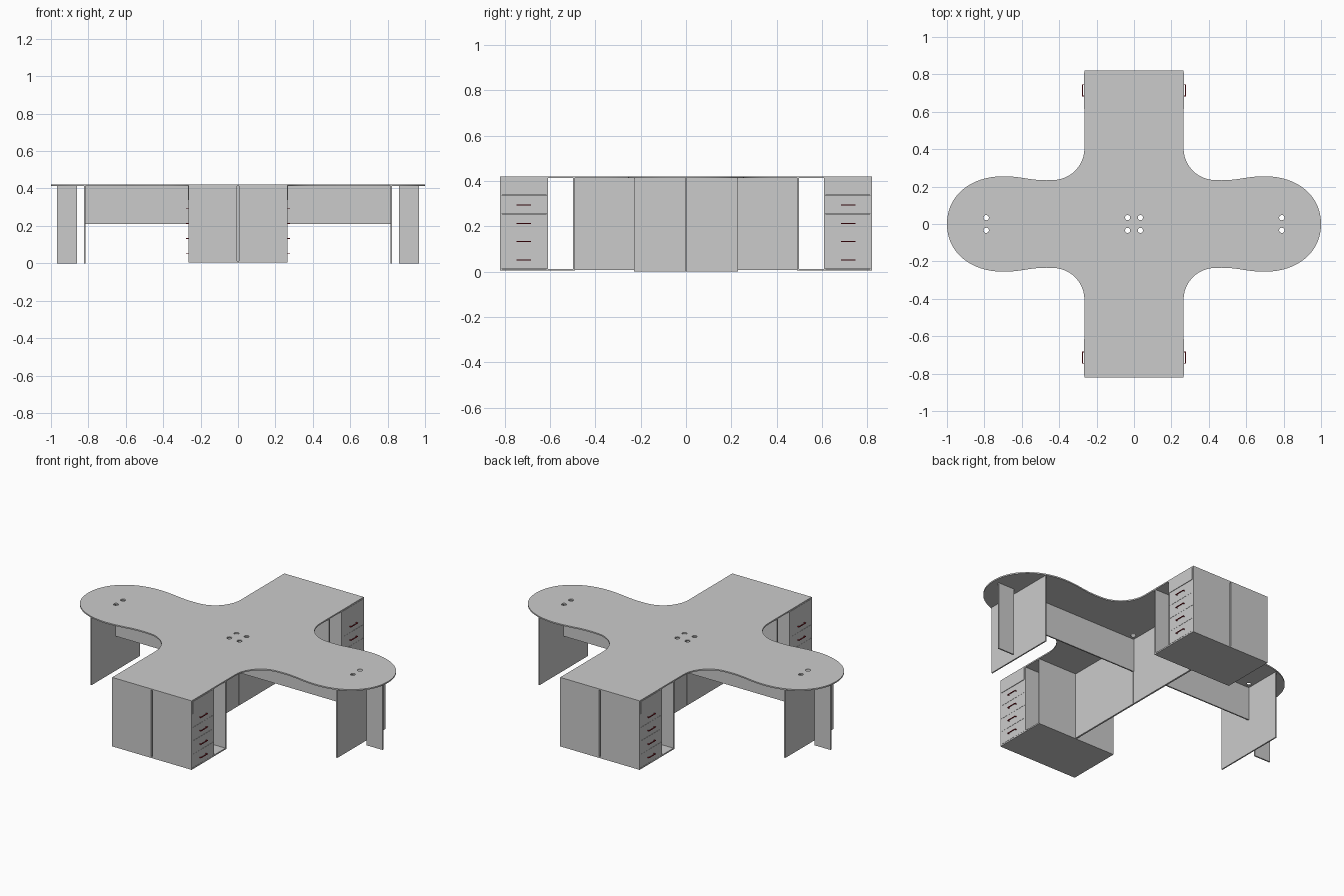
import bpy, bmesh, math
from mathutils import Vector
from mathutils.geometry import interpolate_bezier

if "Cube" in bpy.data.objects:
    bpy.data.objects.remove(bpy.data.objects["Cube"])

TOP, T = 0.42, 0.008          # table height, board thickness
UNDER = TOP - T

red = bpy.data.materials.new("handle_red")
red.diffuse_color = (0.35, 0.01, 0.02, 1)
red.use_nodes = True
red.node_tree.nodes["Principled BSDF"].inputs["Base Color"].default_value = red.diffuse_color


def add_mirror(ob, axes):
    m = ob.modifiers.new("mirror", 'MIRROR')
    m.use_axis = ['X' in axes, 'Y' in axes, False]
    m.use_mirror_merge = False


def boxes(name, spans, axes, mat=None):
    """One object made of boxes given as (x0, x1, y0, y1, z0, z1), then mirrored."""
    bm = bmesh.new()
    for x0, x1, y0, y1, z0, z1 in spans:
        for v in bmesh.ops.create_cube(bm, size=1)["verts"]:
            v.co = (x0 + (v.co.x + .5) * (x1 - x0),
                    y0 + (v.co.y + .5) * (y1 - y0),
                    z0 + (v.co.z + .5) * (z1 - z0))
    me = bpy.data.meshes.new(name)
    bm.to_mesh(me)
    bm.free()
    ob = bpy.data.objects.new(name, me)
    bpy.context.collection.objects.link(ob)
    if mat:
        me.materials.append(mat)
    add_mirror(ob, axes)
    return ob


def bez(a, b, c, d, n):
    return [p.to_2d() for p in interpolate_bezier(
        *[Vector((*q, 0)) for q in (a, b, c, d)], n)]


def circle(cx, cy, r, n=20):
    return [(cx + r * math.cos(i * math.tau / n), cy + r * math.sin(i * math.tau / n))
            for i in range(n)]


def board(name, loops):
    """Flat board with holes from closed outlines, mirrored across x."""
    cu = bpy.data.curves.new(name, 'CURVE')
    cu.dimensions, cu.fill_mode, cu.extrude = '2D', 'BOTH', T / 2
    for pts in loops:
        s = cu.splines.new('POLY')
        s.points.add(len(pts) - 1)
        for p, q in zip(s.points, pts):
            p.co = (q[0], q[1], 0, 1)
        s.use_cyclic_u = True
    tmp = bpy.data.objects.new(name + "_outline", cu)
    bpy.context.collection.objects.link(tmp)
    bpy.context.view_layer.update()
    me = bpy.data.meshes.new_from_object(
        tmp.evaluated_get(bpy.context.evaluated_depsgraph_get()))
    bpy.data.objects.remove(tmp)
    for v in me.vertices:
        v.co.z += TOP - T / 2
    bm = bmesh.new()
    bm.from_mesh(me)
    bmesh.ops.remove_doubles(bm, verts=bm.verts, dist=1e-5)
    bmesh.ops.recalc_face_normals(bm, faces=bm.faces)
    bm.to_mesh(me)
    bm.free()
    ob = bpy.data.objects.new(name, me)
    bpy.context.collection.objects.link(ob)
    add_mirror(ob, 'X')
    bpy.ops.object.select_all(action='DESELECT')
    ob.select_set(True)
    bpy.context.view_layer.objects.active = ob
    bpy.ops.object.shade_smooth_by_angle(angle=math.radians(30))


# Table top outline, one quadrant, split into desk and rounded end at x = SEAM
SEAM = 0.82
inner = [(0.265 + 0.17 * (1 - math.cos(a)), 0.405 - 0.17 * math.sin(a))
         for a in [i * math.pi / 24 for i in range(13)]]
wave = bez((0.435, 0.235), (0.55, 0.228), (0.59, 0.255), (0.70, 0.255), 12)
tip = bez((0.70, 0.255), (0.87, 0.255), (1, 0.155), (1, 0), 24)
edge = inner + [tuple(p) for p in wave[1:] + tip[1:]]
k = next(i for i, p in enumerate(edge) if p[0] > SEAM)
a, b = edge[k - 1], edge[k]
cut = (SEAM, a[1] + (b[1] - a[1]) * (SEAM - a[0]) / (b[0] - a[0]))
half = [(0, 0.82), (0.265, 0.82)] + edge[:k] + [cut]
cap = [cut] + edge[k:]
flip = lambda pts: [(x, -y) for x, y in reversed(pts)]
holes = [circle(x, s * 0.034, 0.014) for x in (0.034, 0.79) for s in (1, -1)]
board("desk_top", [half + flip(half)] + holes)
board("rounded_end_top", [cap + flip(cap[:-1])])

# Full-height centre divider and hanging modesty panels
boxes("centre_divider", [(0, 0.005, 0.001, 0.492, 0.008, UNDER)], 'XY')
boxes("modesty_panel", [(0.005, 0.816, -0.004, 0.004, 0.21, UNDER)], 'X')

# End supports: wide panel and the narrow leg under each rounded end
boxes("end_panel", [(0.816, 0.824, -0.23, 0.23, 0, UNDER)], 'X')
boxes("end_leg", [(0.86, 0.968, -0.004, 0.004, 0, UNDER)], 'X')

# Cabinets: base, outer end, drawer side, back, niche side
X0, X1 = 0.005, 0.265
boxes("cabinet_base", [(0, X1, 0.49, 0.82, 0.004, 0.012)], 'XY')
boxes("cabinet_end", [(X0, X1, 0.812, 0.82, 0.012, UNDER)], 'XY')
boxes("cabinet_side", [(X0, X1, 0.608, 0.615, 0.012, UNDER)], 'XY')
boxes("cabinet_back", [(X0, X0 + 0.006, 0.615, 0.812, 0.012, UNDER)], 'XY')
boxes("niche_side", [(X0, X1, 0.49, 0.498, 0.012, UNDER)], 'XY')

# Drawer fronts, the fascia above them, and red bar handles
STEP = 0.081
boxes("drawer_fronts", [(0.255, X1, 0.616, 0.811, 0.013 + i * STEP, 0.012 + (i + 1) * STEP)
                        for i in range(4)], 'XY')
boxes("drawer_fascia", [(0.255, X1 + 0.002, 0.616, 0.811, 0.337, UNDER)], 'XY')
bars = []
for i in range(4):
    z = 0.051 + i * STEP
    bars += [(0.273, 0.277, 0.683, 0.747, z - 0.002, z + 0.002)]
    bars += [(X1, 0.274, y, y + 0.004, z - 0.002, z + 0.002) for y in (0.683, 0.743)]
boxes("drawer_handles", bars, 'XY', red)
